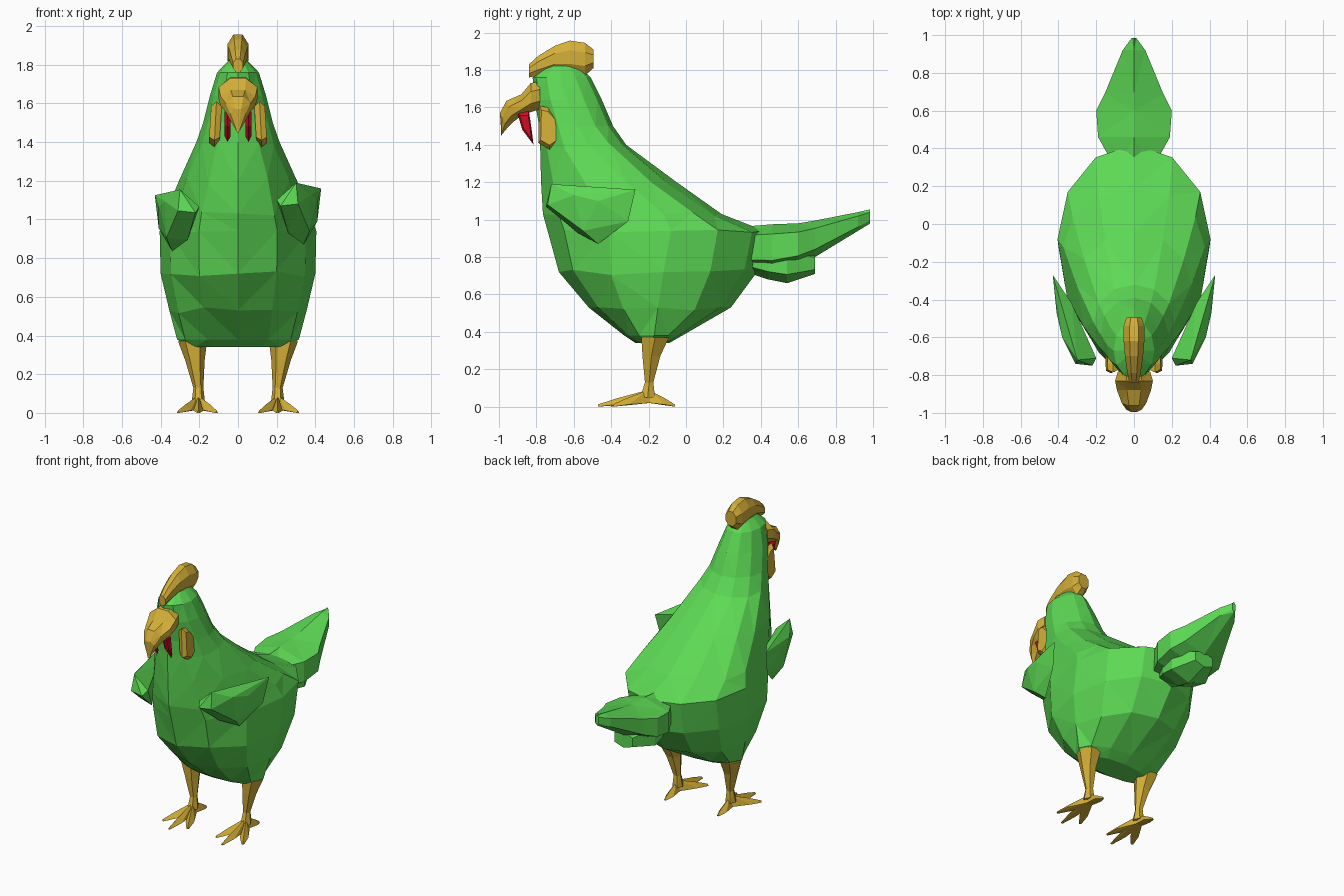
import bpy, bmesh, math, random
from mathutils import Vector

if "Cube" in bpy.data.objects:
    bpy.data.objects.remove(bpy.data.objects["Cube"])

random.seed(4)


def material(name, rgb):
    m = bpy.data.materials.new(name)
    m.diffuse_color = (*rgb, 1)
    m.use_nodes = True
    m.node_tree.nodes["Principled BSDF"].inputs["Base Color"].default_value = m.diffuse_color
    return m


GREEN = material("green feathers", (0.11, 0.70, 0.09))
GOLD = material("golden horn", (0.66, 0.43, 0.04))
RED = material("red skin", (0.62, 0.004, 0.02))


def finish(bm, name, mat):
    bmesh.ops.recalc_face_normals(bm, faces=bm.faces)
    me = bpy.data.meshes.new(name)
    bm.to_mesh(me)
    bm.free()
    me.materials.append(mat)
    ob = bpy.data.objects.new(name, me)
    bpy.context.collection.objects.link(ob)
    return ob


def loft(name, rings, mat):
    """Skin a list of equal-length point rings and cap both ends."""
    bm = bmesh.new()
    vs = [[bm.verts.new(p) for p in ring] for ring in rings]
    n = len(vs[0])
    for a, b in zip(vs, vs[1:]):
        for i in range(n):
            bm.faces.new((a[i], a[(i + 1) % n], b[(i + 1) % n], b[i]))
    bm.faces.new(vs[0])
    bm.faces.new(vs[-1])
    bmesh.ops.triangulate(bm, faces=bm.faces)
    return finish(bm, name, mat)


def hull(name, points, mat):
    bm = bmesh.new()
    for p in points:
        bm.verts.new(p)
    res = bmesh.ops.convex_hull(bm, input=bm.verts)
    loose = [v for v in bm.verts if not v.link_faces]
    bmesh.ops.delete(bm, geom=loose, context='VERTS')
    return finish(bm, name, mat)


def section(y, z0, z1, w, n=8, tilt=0.0):
    """Upright oval ring across the y axis, with the top leaning by tilt."""
    zc, h = (z0 + z1) / 2, (z1 - z0) / 2
    r = []
    for i in range(n):
        a = 2 * math.pi * (i + 0.5) / n
        c = math.cos(math.pi / n)
        s = math.sin(a) / c
        s = max(-1, min(1, s))
        r.append((w * math.cos(a) / c, y + tilt * s, zc + h * s))
    return r


# Body, neck and head: z, front y, back y, half width, y of the widest point
BODY = [
    (0.34, -0.27, -0.09, 0.26, -0.19),
    (0.38, -0.33, -0.02, 0.315, -0.17),
    (0.53, -0.52, 0.24, 0.355, -0.15),
    (0.72, -0.68, 0.38, 0.40, -0.12),
    (0.94, -0.74, 0.42, 0.405, -0.08),
    (1.03, -0.765, 0.19, 0.375, -0.12),
    (1.20, -0.775, -0.05, 0.305, -0.32),
    (1.40, -0.78, -0.32, 0.215, -0.52),
    (1.50, -0.785, -0.39, 0.18, -0.58),
    (1.64, -0.81, -0.45, 0.145, -0.64),
    (1.76, -0.82, -0.51, 0.108, -0.67),
    (1.82, -0.75, -0.57, 0.05, -0.67),
]
rings = []
N = 12
for k, (z, yf, yb, w, ym) in enumerate(BODY):
    ring = []
    for i in range(N):
        a = 2 * math.pi * i / N
        x, s = w * math.cos(a), math.sin(a)
        y = ym + s * (yb - ym if s > 0 else ym - yf)
        j = 0.018 if 1 < k < 8 and i % 3 else 0
        ring.append((x, y, z + random.uniform(-j, j)))
    rings.append(ring)
loft("body", rings, GREEN)

# Tail: broad fan with a pointed end, plus a lower tuft
TAIL = [(0.28, 0.74, 0.96, 0.09), (0.46, 0.73, 0.975, 0.19), (0.60, 0.76, 0.98, 0.20),
        (0.69, 0.80, 0.995, 0.155), (0.92, 0.94, 1.04, 0.06), (0.985, 0.98, 1.055, 0.012)]
loft("tail", [section(y, a, b, w, 6) for y, a, b, w in TAIL], GREEN)
TUFT = [(0.32, 0.72, 0.88, 0.07), (0.44, 0.68, 0.88, 0.13),
        (0.54, 0.66, 0.88, 0.14), (0.69, 0.71, 0.82, 0.07)]
loft("tail_tuft", [section(y, a, b, w, 6) for y, a, b, w in TUFT], GREEN)

# Wings
WING = [(0.20, -0.71, 1.10), (0.30, -0.72, 1.19), (0.22, -0.75, 1.07), (0.31, -0.74, 1.08),
        (0.38, -0.60, 1.13), (0.41, -0.47, 1.10), (0.43, -0.27, 1.16), (0.41, -0.31, 0.99),
        (0.34, -0.47, 0.87), (0.26, -0.58, 0.93), (0.37, -0.55, 0.94), (0.33, -0.42, 1.13)]
for side, s, dz in (("right", 1, 0), ("left", -1, -0.035)):
    hull(side + "_wing", [(s * x, y, z + dz) for x, y, z in WING], GREEN)

# Comb: rounded crest
COMB = [(-0.84, 1.76, 1.83, 0.025), (-0.79, 1.77, 1.875, 0.035), (-0.70, 1.79, 1.93, 0.048),
        (-0.62, 1.78, 1.957, 0.055), (-0.54, 1.77, 1.945, 0.055), (-0.495, 1.81, 1.91, 0.04)]
loft("comb", [section(y, a, b, w) for y, a, b, w in COMB], GOLD)

# Beak: hooked, curving down to the tip
BEAK = [(-0.78, 1.59, 1.74, 0.085, 0.0), (-0.83, 1.575, 1.73, 0.10, 0.0),
        (-0.88, 1.555, 1.67, 0.09, 0.0), (-0.94, 1.525, 1.635, 0.065, -0.02),
        (-0.975, 1.49, 1.57, 0.04, -0.02), (-0.988, 1.45, 1.47, 0.008, 0.0)]
loft("beak", [section(y, a, b, w, 8, t) for y, a, b, w, t in BEAK], GOLD)


def flap(name, outline, x0, x1, mat, shrink=0.75, lean=0.0):
    """Thin rounded plate from a side outline (y, z)."""
    cy = sum(p[0] for p in outline) / len(outline)
    cz = sum(p[1] for p in outline) / len(outline)
    pts = []
    for f, x in ((shrink, x0), (1, (x0 + x1) / 2), (shrink, x1)):
        pts += [(x + lean * (cz - z), cy + (y - cy) * f, cz + (z - cz) * f) for y, z in outline]
    # keep the signed x of each side
    hull(name, pts, mat)


LOBE = [(-0.785, 1.61), (-0.74, 1.60), (-0.65, 1.50), (-0.655, 1.43),
        (-0.73, 1.375), (-0.79, 1.41)]
WATTLE = [(-0.905, 1.58), (-0.84, 1.58), (-0.825, 1.48), (-0.815, 1.40), (-0.875, 1.48)]

# Foot pieces: toe tips relative to the ankle
TOES = [(0.0, -0.27), (-0.095, -0.20), (0.105, -0.19), (0.0, 0.14)]
LEG = [(0.37, -0.165, 0.075, 0.085), (0.27, -0.185, 0.05, 0.055),
       (0.13, -0.197, 0.026, 0.026), (0.05, -0.205, 0.035, 0.045)]

for side, s in (("right", 1), ("left", -1)):
    flap(side + "_ear_lobe", LOBE, s * 0.09, s * 0.145, GOLD, 0.8, s * 0.05)
    flap(side + "_wattle", WATTLE, s * 0.038, s * 0.07, RED, 0.7)
    # Legs taper down to the ankle
    cx = 0.205
    rings = []
    for z, cy, rx, ry in LEG:
        lean = 0.03 * max(0, z - 0.13) / 0.24
        rings.append([(s * (cx + lean + rx * math.cos(i * math.pi / 3)),
                       cy + ry * math.sin(i * math.pi / 3), z) for i in range(6)])
    loft(side + "_leg", rings, GOLD)
    # Toes: flat-bottomed tapered wedges
    for t, (dx, dy) in enumerate(TOES):
        d = Vector((dx, dy, 0))
        n = Vector((-dy, dx, 0)).normalized()
        o = Vector((cx, -0.2, 0))
        pts = [o + n * 0.022 + Vector((0, 0, 0.02)), o - n * 0.022 + Vector((0, 0, 0.02)),
               o + Vector((0, 0, 0.09))]
        knee = o + d * 0.62
        pts += [knee + n * 0.027 + Vector((0, 0, 0.012)), knee - n * 0.027 + Vector((0, 0, 0.012)),
                knee + Vector((0, 0, 0.045))]
        pts += [o + d + n * 0.007, o + d - n * 0.007, o + d + Vector((0, 0, 0.012))]
        hull(f"{side}_toe_{t + 1}", [(s * p.x, p.y, p.z) for p in pts], GOLD)
